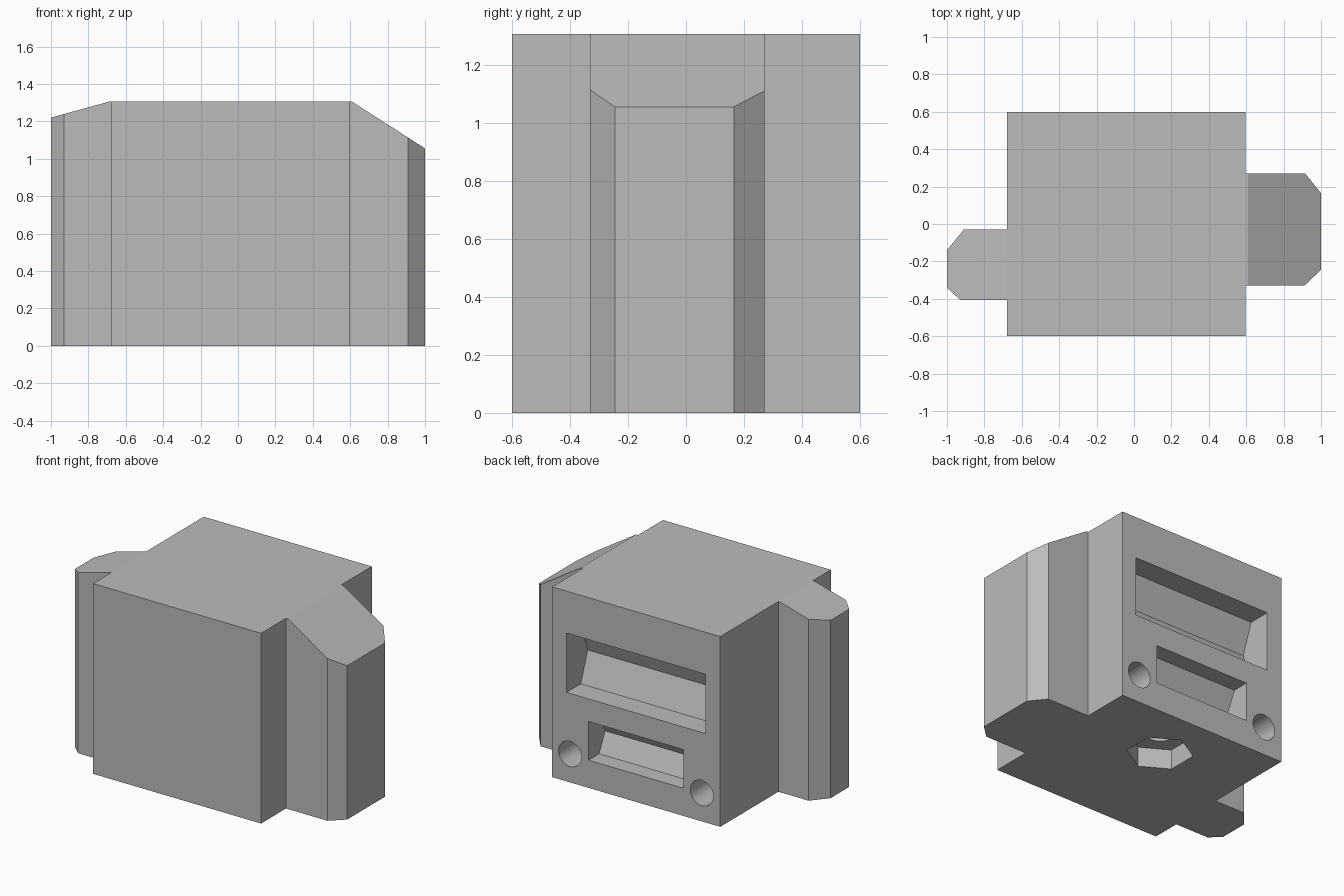
import bpy, bmesh, math
from mathutils import Vector, Matrix

cube = bpy.data.objects.get("Cube")
if cube:
    bpy.data.objects.remove(cube, do_unlink=True)

HEIGHT = 1.305
BACK = 0.6          # y of the back face
MID = -0.04         # x of the block's own centre line

grey = bpy.data.materials.new("plain_grey")
grey.use_nodes = True
colour = (0.5, 0.5, 0.5, 1)
grey.diffuse_color = colour
grey.node_tree.nodes["Principled BSDF"].inputs["Base Color"].default_value = colour


def make_object(name, bm):
    bmesh.ops.recalc_face_normals(bm, faces=bm.faces)
    mesh = bpy.data.meshes.new(name)
    bm.to_mesh(mesh)
    bm.free()
    mesh.materials.append(grey)
    obj = bpy.data.objects.new(name, mesh)
    bpy.context.collection.objects.link(obj)
    return obj


def prism(points, direction):
    """Extrude a closed outline of 3D points along a direction."""
    bm = bmesh.new()
    face = bm.faces.new([bm.verts.new(p) for p in points])
    grown = bmesh.ops.extrude_face_region(bm, geom=[face])["geom"]
    verts = [v for v in grown if isinstance(v, bmesh.types.BMVert)]
    bmesh.ops.translate(bm, verts=verts, vec=direction)
    return bm


def slope_top(bm, x_start, x_end, z_end):
    """Cut the top down to a slope that runs out along x."""
    run, drop = x_end - x_start, HEIGHT - z_end
    normal = Vector((drop * math.copysign(1, run), 0, abs(run)))
    geom = bm.verts[:] + bm.edges[:] + bm.faces[:]
    cut = bmesh.ops.bisect_plane(bm, geom=geom, plane_co=(x_start, 0, HEIGHT),
                                 plane_no=normal, clear_outer=True)
    edges = [e for e in cut["geom_cut"] if isinstance(e, bmesh.types.BMEdge)]
    bmesh.ops.holes_fill(bm, edges=edges)


def cylinder(name, centre, radius, depth, sides, axis="Z"):
    bm = bmesh.new()
    turn = Matrix.Rotation(math.pi / 2, 4, "X") if axis == "Y" else Matrix()
    bmesh.ops.create_cone(bm, cap_ends=True, segments=sides, radius1=radius,
                          radius2=radius, depth=depth,
                          matrix=Matrix.Translation(centre) @ turn)
    return make_object(name, bm)


def grip_pocket(name, half_width, bottom, top, depth, deepest):
    """Slot in the back whose inner wall is a shallow V."""
    outer, left = BACK + 0.1, MID - half_width
    profile = [(outer, bottom), (BACK - depth, bottom),
               (BACK - deepest, (bottom + top) / 2),
               (BACK - depth, top), (outer, top)]
    bm = prism([(left, y, z) for y, z in profile], (2 * half_width, 0, 0))
    return make_object(name, bm)


# Block with a chamfered lug on each side
right_lug = [(0.595, -0.33), (0.91, -0.33), (1, -0.245),
             (1, 0.165), (0.915, 0.27), (0.595, 0.27)]
left_lug = [(-0.68, -0.03), (-0.91, -0.03), (-1, -0.14),
            (-1, -0.34), (-0.93, -0.405), (-0.68, -0.405)]
outline = ([(-0.68, -BACK), (0.595, -BACK)] + right_lug
           + [(0.595, BACK), (-0.68, BACK)] + left_lug)
bm = prism([(x, y, 0) for x, y in outline], (0, 0, HEIGHT))
slope_top(bm, 0.61, 1, 1.055)
slope_top(bm, -0.69, -1, 1.22)
block = make_object("block_with_side_lugs", bm)

# Pockets, screw holes and nut recess
cutters = [
    grip_pocket("upper_pocket", 0.527, 0.61, 1.017, 0.155, 0.23),
    grip_pocket("lower_pocket", 0.36, 0.19, 0.455, 0.115, 0.18),
    cylinder("nut_recess", (MID, 0.2, 0), 0.207, 0.27, 6),
    cylinder("bolt_hole", (MID, 0.2, 0.25), 0.085, 0.5, 32),
]
for side in (-1, 1):
    cutters.append(cylinder("screw_hole", (MID + side * 0.5, BACK, 0.195),
                            0.087, 1.0, 32, "Y"))

bpy.context.view_layer.objects.active = block
block.select_set(True)
for cutter in cutters:
    mod = block.modifiers.new(cutter.name, "BOOLEAN")
    mod.operation = "DIFFERENCE"
    mod.solver = "EXACT"
    mod.object = cutter
    bpy.ops.object.modifier_apply(modifier=mod.name)
    bpy.data.objects.remove(cutter, do_unlink=True)

bpy.ops.object.shade_smooth_by_angle(angle=math.radians(25))
